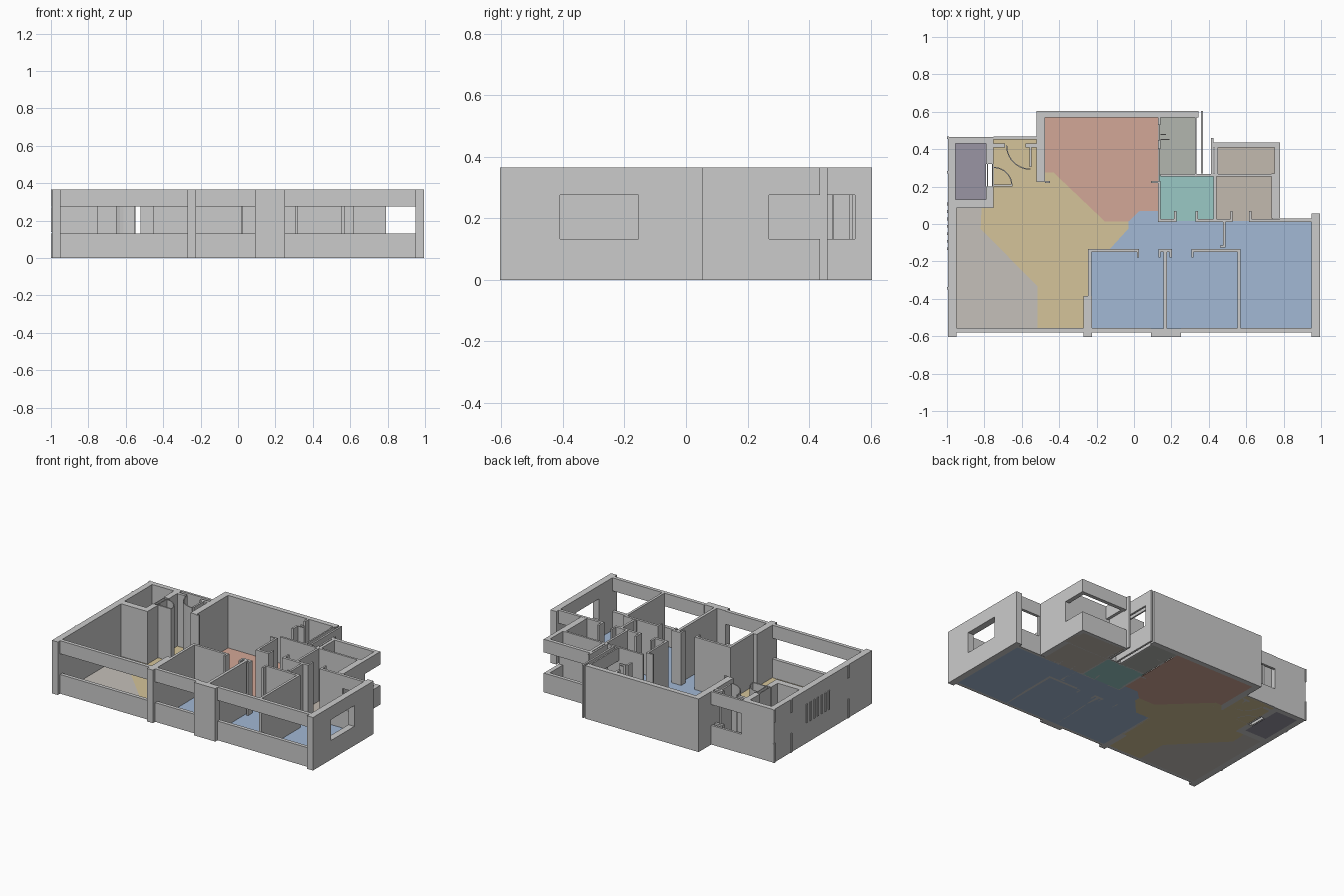
import bpy, bmesh
from math import cos, sin, radians

H = 0.365
SOLID = [(0, H)]
OPEN = [(0, 0.132), (0.275, H)]          # sill and lintel, glazing band left open
MIDDLE = [(0.14, 0.27)]


def finish(name, bm, color=None):
    bmesh.ops.recalc_face_normals(bm, faces=bm.faces)
    me = bpy.data.meshes.new(name)
    bm.to_mesh(me)
    bm.free()
    ob = bpy.data.objects.new(name, me)
    bpy.context.collection.objects.link(ob)
    if color:
        m = bpy.data.materials.new(name + "_color")
        m.diffuse_color = (*color, 1)
        me.materials.append(m)


def prism(bm, pts, z0, z1):
    lo = [bm.verts.new((x, y, z0)) for x, y in pts]
    hi = [bm.verts.new((x, y, z1)) for x, y in pts]
    bm.faces.new(lo)
    bm.faces.new(hi)
    n = len(pts)
    for i in range(n):
        j = (i + 1) % n
        bm.faces.new((lo[i], lo[j], hi[j], hi[i]))


def walls(name, rects, bands=SOLID):
    """One object from plan rectangles (x0, x1, y0, y1)."""
    bm = bmesh.new()
    for x0, x1, y0, y1 in rects:
        for z0, z1 in bands:
            prism(bm, [(x0, y0), (x1, y0), (x1, y1), (x0, y1)], z0, z1)
    finish(name, bm)


def floor(name, pts, color):
    bm = bmesh.new()
    prism(bm, pts, 0, 0.003)
    finish(name, bm, color)


def door_swing(name, cx, cy, r, a0, a1):
    """Quarter-circle strip traced by an open door."""
    t = 0.006
    angles = [radians(a0 + (a1 - a0) * i / 10) for i in range(11)]
    ring = [(cx + r * cos(a), cy + r * sin(a)) for a in angles]
    ring += [(cx + (r - t) * cos(a), cy + (r - t) * sin(a)) for a in reversed(angles)]
    bm = bmesh.new()
    prism(bm, ring, 0, H)
    finish(name, bm)


# Outer load-bearing walls and columns
walls("left_wall", [(-0.995, -0.95, -0.605, 0.09)])
walls("front_columns", [(-0.27, -0.225, -0.605, -0.385), (0.09, 0.25, -0.605, -0.56)])
walls("right_wall", [(0.95, 0.995, -0.605, -0.41), (0.95, 0.995, -0.155, 0.055)])
walls("right_wall_window", [(0.95, 0.995, -0.41, -0.155)], OPEN)
walls("right_window_frame", [(0.96, 0.965, -0.42, -0.15)], OPEN)
walls("front_window_walls", [(-0.95, -0.27, -0.58, -0.555), (-0.225, 0.09, -0.58, -0.555),
                             (0.25, 0.95, -0.58, -0.555)], OPEN)
walls("kitchen_outer_wall", [(-0.52, 0.345, 0.57, 0.605), (-0.52, -0.475, 0.225, 0.57)])

# Shaft room at the back left
walls("shaft_walls", [(-0.995, -0.955, 0.085, 0.465), (-0.955, -0.79, 0.43, 0.465),
                      (-0.955, -0.79, 0.085, 0.13), (-0.79, -0.75, 0.32, 0.465),
                      (-0.79, -0.75, 0.085, 0.2)])
walls("shaft_door", [(-0.785, -0.78, 0.2, 0.32), (-0.76, -0.755, 0.2, 0.32)])

# Entrance porch with open doors
walls("porch_windows", [(-0.75, -0.52, 0.452, 0.468), (-0.58, -0.52, 0.41, 0.43)], OPEN)
walls("porch_stub", [(-0.75, -0.69, 0.41, 0.43)])
walls("door_leaves", [(-0.56, -0.548, 0.305, 0.42), (-0.75, -0.65, 0.2, 0.21)])
door_swing("porch_door_swing", -0.554, 0.42, 0.13, 180, 270)
door_swing("shaft_door_swing", -0.75, 0.205, 0.1, 0, 90)

# Thin strips on the left face
walls("left_band_strips", [(-1.0, -0.99, y, y + 0.014) for y in (0.455, 0.27, -0.35)], OPEN)
walls("left_middle_strips", [(-1.0, -0.99, y, y + 0.014)
                             for y in (0.1, 0.06, 0.02, -0.02, -0.06, -0.1, -0.14)], MIDDLE)

# Bathroom wing at the back
walls("wing_windows", [(0.325, 0.335, 0.25, 0.57), (0.357, 0.37, 0.27, 0.55)], OPEN)
walls("wing_corner_post", [(0.357, 0.37, 0.55, 0.605), (0.325, 0.335, 0.54, 0.57)])
walls("wing_partitions", [(0.128, 0.142, 0.01, 0.23), (0.128, 0.142, 0.4, 0.45),
                          (0.128, 0.142, 0.53, 0.57), (0.142, 0.78, 0.253, 0.267),
                          (0.425, 0.44, 0.01, 0.27), (0.735, 0.78, 0.03, 0.27),
                          (0.09, 0.128, 0.22, 0.23), (-0.475, -0.45, 0.22, 0.23)])
walls("kitchen_service_door", [(0.142, 0.19, 0.448, 0.455), (0.142, 0.17, 0.475, 0.48)])
walls("balcony_parapet", [(0.425, 0.78, 0.41, 0.435), (0.75, 0.78, 0.267, 0.41),
                          (0.43, 0.45, 0.267, 0.41)], OPEN)
walls("balcony_corner", [(0.413, 0.425, 0.267, 0.46)])

# Wall behind the bedrooms, with door gaps and jambs
walls("hall_back_wall", [(0.128, 0.22, 0.01, 0.028), (0.33, 0.52, 0.01, 0.028),
                         (0.62, 0.79, 0.01, 0.028)])
walls("bath_jambs", [(x, x + 0.012, 0.01, 0.07) for x in (0.215, 0.33, 0.515, 0.615)])
walls("back_bedroom_window", [(0.78, 0.95, 0.01, 0.03)], OPEN)

# Bedroom partitions
walls("bedroom_walls", [(-0.245, 0.02, -0.15, -0.133), (0.13, 0.195, -0.15, -0.133),
                        (0.31, 0.57, -0.15, -0.133), (-0.245, -0.227, -0.385, -0.133),
                        (0.157, 0.177, -0.56, -0.133), (0.553, 0.57, -0.56, -0.133),
                        (0.475, 0.49, -0.12, 0.01)])
walls("bedroom_jambs", [(x, x + 0.012, -0.18, -0.133) for x in (0.015, 0.13, 0.19, 0.307)]
      + [(0.46, 0.49, -0.125, -0.115)])

# Floors
GREY = (0.56, 0.53, 0.49)
floor("living_floor", [(-0.95, 0.085), (-0.815, 0.085), (-0.82, -0.025), (-0.515, -0.335),
                       (-0.515, -0.56), (-0.95, -0.56)], GREY)
floor("hall_floor", [(-0.815, 0.085), (-0.75, 0.085), (-0.75, 0.46), (-0.52, 0.46),
                     (-0.52, 0.225), (-0.475, 0.275), (-0.43, 0.275), (-0.155, 0.013),
                     (-0.03, 0.013), (-0.03, -0.025), (-0.13, -0.135), (-0.235, -0.135),
                     (-0.235, -0.39), (-0.27, -0.39), (-0.27, -0.56), (-0.515, -0.56),
                     (-0.515, -0.335), (-0.82, -0.025)], (0.66, 0.55, 0.32))
floor("kitchen_floor", [(-0.475, 0.57), (0.13, 0.57), (0.13, 0.07), (0.03, 0.07),
                        (-0.03, 0.013), (-0.155, 0.013), (-0.43, 0.275), (-0.475, 0.275)],
      (0.65, 0.39, 0.31))
floor("bedroom_floor", [(-0.03, -0.025), (-0.03, 0.013), (0.03, 0.07), (0.13, 0.07),
                        (0.13, 0.015), (0.95, 0.015), (0.95, -0.56), (-0.227, -0.56),
                        (-0.227, -0.135), (-0.13, -0.135)], (0.36, 0.48, 0.66))


def rect(x0, x1, y0, y1):
    return [(x0, y0), (x1, y0), (x1, y1), (x0, y1)]


floor("shaft_floor", rect(-0.955, -0.79, 0.13, 0.43), (0.32, 0.30, 0.37))
floor("service_floor", rect(0.135, 0.33, 0.26, 0.57), (0.45, 0.47, 0.43))
floor("bath_floor", rect(0.135, 0.43, 0.015, 0.26), (0.32, 0.58, 0.56))
floor("dressing_floor", rect(0.43, 0.74, 0.015, 0.26), (0.54, 0.49, 0.43))
floor("balcony_floor", rect(0.43, 0.77, 0.26, 0.42), (0.54, 0.49, 0.43))
